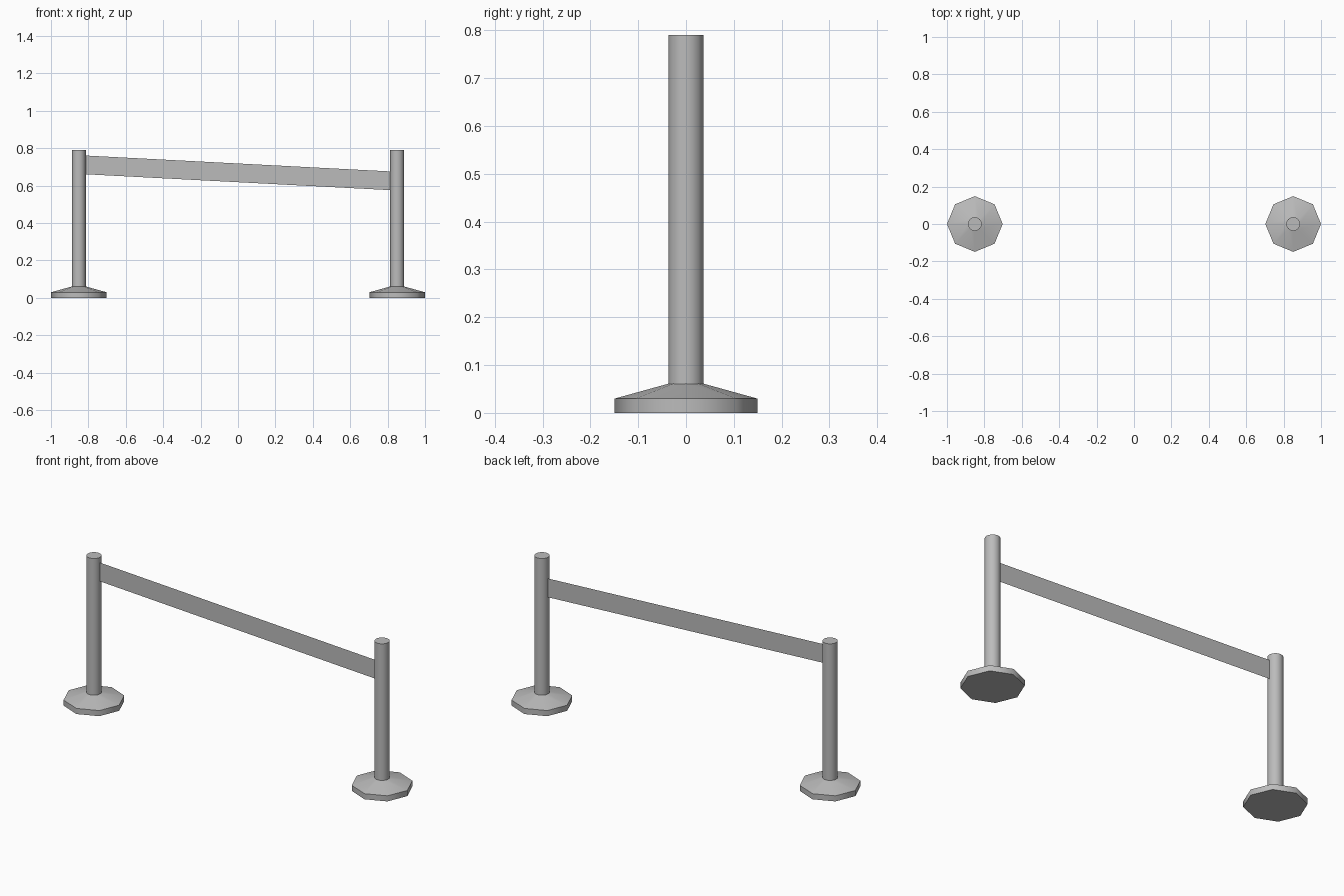
import bpy
import math

if "Cube" in bpy.data.objects:
    bpy.data.objects.remove(bpy.data.objects["Cube"], do_unlink=True)

GREY = (0.5, 0.5, 0.5, 1)
grey = bpy.data.materials.new("plain grey")
grey.use_nodes = True
grey.diffuse_color = GREY
grey.node_tree.nodes["Principled BSDF"].inputs["Base Color"].default_value = GREY

POST_X, POST_R, POST_TOP = 0.851, 0.037, 0.79
BASE_R, RIM_Z, CONE_Z = 0.149, 0.03, 0.061


def finish(name, smooth=None):
    obj = bpy.context.object
    obj.name = name
    obj.data.materials.append(grey)
    if smooth:
        bpy.ops.object.shade_smooth_by_angle(angle=math.radians(smooth))
    return obj


for side, x in (("right", -POST_X), ("left", POST_X)):
    # Octagonal foot rim
    bpy.ops.mesh.primitive_cylinder_add(
        vertices=8, radius=BASE_R, depth=RIM_Z, location=(x, 0, RIM_Z / 2))
    finish(side + "_foot_rim", 50)

    # Sloped top of the foot
    bpy.ops.mesh.primitive_cone_add(
        vertices=8, radius1=BASE_R, radius2=POST_R, depth=CONE_Z - RIM_Z,
        end_fill_type='NOTHING', location=(x, 0, (RIM_Z + CONE_Z) / 2))
    finish(side + "_foot_slope", 50)

    # Round post
    height = POST_TOP - RIM_Z
    bpy.ops.mesh.primitive_cylinder_add(
        vertices=16, radius=POST_R, depth=height,
        location=(x, 0, RIM_Z + height / 2))
    finish(side + "_post", 40)

# Flat barrier band, sloping down toward the left post
end = POST_X - POST_R + 0.002
mesh = bpy.data.meshes.new("barrier_band")
mesh.from_pydata(
    [(-end, 0, 0.661), (end, 0, 0.576), (end, 0, 0.676), (-end, 0, 0.761)],
    [], [(0, 1, 2, 3)])
band = bpy.data.objects.new("barrier_band", mesh)
bpy.context.collection.objects.link(band)
mesh.materials.append(grey)
